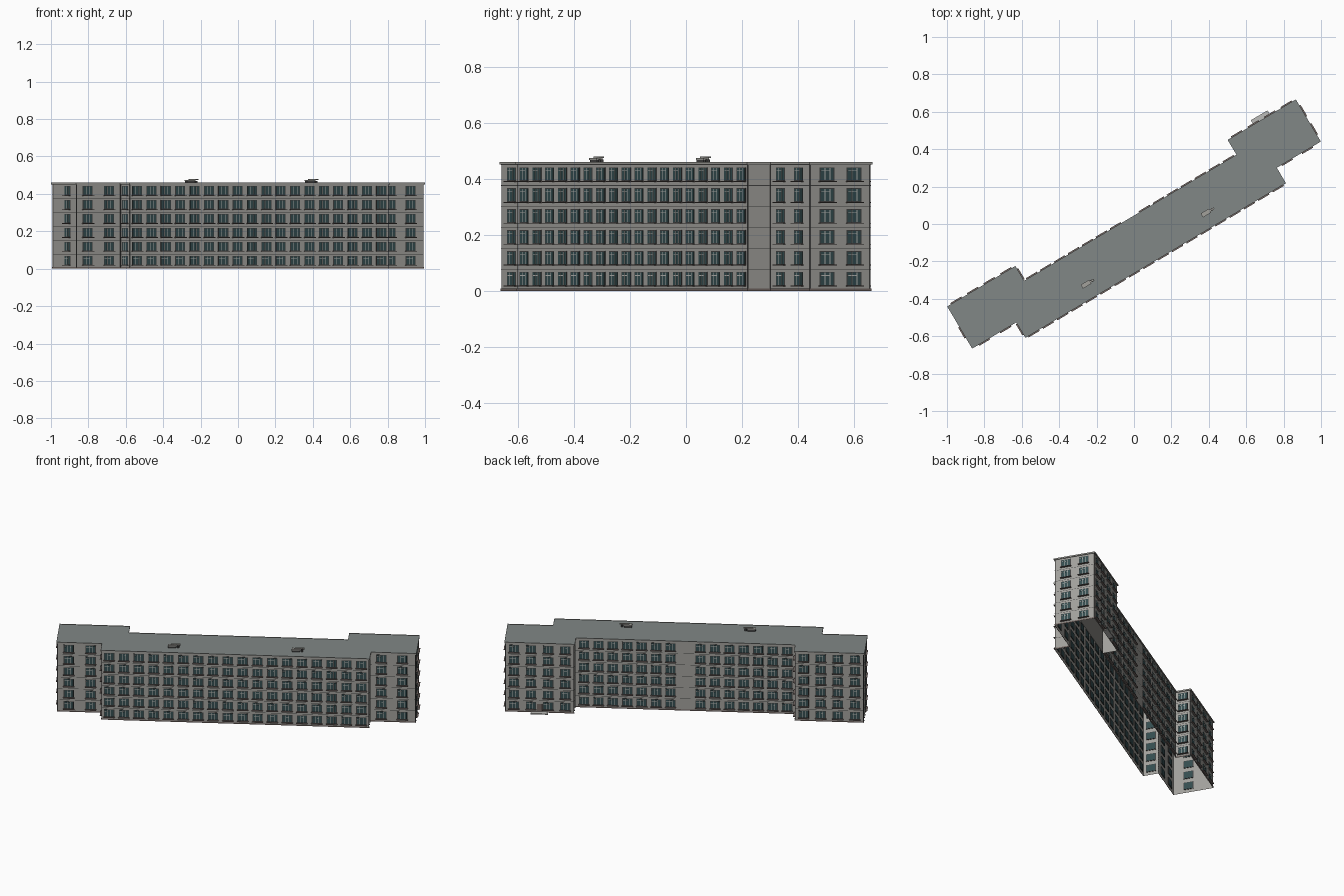
import bpy, bmesh, math
from mathutils import Vector

cube = bpy.data.objects.get("Cube")
if cube:
    bpy.data.objects.remove(cube)

ANGLE = math.radians(30.7)   # the block stands diagonally
FLOORS, PITCH, FIRST = 6, 0.0747, 0.019
WIN_W, WIN_H = 0.062, 0.049


def material(name, r, g, b):
    m = bpy.data.materials.new(name)
    m.use_nodes = True
    m.diffuse_color = (r, g, b, 1)
    m.node_tree.nodes["Principled BSDF"].inputs["Base Color"].default_value = (r, g, b, 1)
    return m


WALL = material("wall_grey", 0.36, 0.355, 0.33)
ROOF = material("roof_grey", 0.22, 0.245, 0.24)
GLASS = material("dark_teal_glass", 0.035, 0.075, 0.08)
TRIM = material("dark_joint", 0.055, 0.055, 0.055)
FRAME = material("pale_frame", 0.5, 0.5, 0.48)
SILL = material("brown_grey_sill", 0.17, 0.135, 0.125)

# Footprint, counter-clockwise, along the length of the block
END, STEP_F, STEP_B, WING, FRONT, BACK = 1.084, 0.81, 0.66, 0.131, -0.227, 0.039
OUTLINE = [Vector(p) for p in (
    (-END, -WING), (-STEP_F, -WING), (-STEP_F, FRONT), (STEP_F, FRONT),
    (STEP_F, -WING), (END, -WING), (END, WING), (STEP_B, WING),
    (STEP_B, BACK), (-STEP_B, BACK), (-STEP_B, WING), (-END, WING))]


def edge(pts, i):
    """Start, direction, outward normal and length of one side."""
    a, b = pts[i], pts[(i + 1) % len(pts)]
    t = (b - a).normalized()
    return a, t, Vector((t.y, -t.x)), (b - a).length


def offset(d):
    return [p + d * (edge(OUTLINE, i - 1)[2] + edge(OUTLINE, i)[2])
            for i, p in enumerate(OUTLINE)]


def finish(bm, name, *mats):
    me = bpy.data.meshes.new(name)
    bm.to_mesh(me)
    bm.free()
    for m in mats:
        me.materials.append(m)
    ob = bpy.data.objects.new(name, me)
    ob.rotation_euler.z = ANGLE
    bpy.context.collection.objects.link(ob)
    return ob


def ring(bm, pts, z0, z1):
    lo = [bm.verts.new((p.x, p.y, z0)) for p in pts]
    hi = [bm.verts.new((p.x, p.y, z1)) for p in pts]
    for i in range(len(pts)):
        j = (i + 1) % len(pts)
        bm.faces.new((lo[i], lo[j], hi[j], hi[i]))
    return lo, hi


def slab(bm, pts, z0, z1):
    lo, hi = ring(bm, pts, z0, z1)
    bm.faces.new(lo[::-1])
    return bm.faces.new(hi)


def box(bm, a, t, n, s, d, z):
    """Box on a wall: s along it, d out of it, z up; each a (from, to) pair."""
    pts = [a + t * s[i] + n * d[j] for i, j in ((0, 1), (1, 1), (1, 0), (0, 0))]
    slab(bm, pts[::-1], *z)


# Walls, open underneath
walls = offset(-0.006)
bm = bmesh.new()
ring(bm, walls, 0, 0.455)
finish(bm, "outer_walls", WALL)

# Cornice with a sunken roof
bm = bmesh.new()
top = slab(bm, OUTLINE, 0.451, 0.46)
bmesh.ops.inset_region(bm, faces=[top], thickness=0.006, depth=0)
top.material_index = 1
for v in top.verts:
    v.co.z -= 0.003
finish(bm, "cornice_and_roof", WALL, ROOF)

# Plinth, floor joints and corner joints
bm = bmesh.new()
ring(bm, offset(-0.003), 0, 0.008)
finish(bm, "plinth", SILL)

bm = bmesh.new()
for f in range(1, FLOORS + 1):
    z = FIRST + f * PITCH - 0.017
    slab_pts = offset(-0.0045)
    ring(bm, slab_pts, z, z + 0.0022)
for i in range(len(walls)):
    a, t, n, length = edge(walls, i)
    box(bm, a, t, n, (0, 0.0025), (0, 0.0015), (0, 0.451))
    box(bm, a, t, n, (length - 0.0025, length), (0, 0.0015), (0, 0.451))
finish(bm, "panel_joints", TRIM)


# Windows: column positions as fractions of each side
def even(n):
    return [(k + 0.5) / n for k in range(n)]


half = [0.041 + 0.0652 * k for k in range(7)]
COLUMNS = {0: [0.25, 0.73], 1: [0.5], 3 - 1: even(18), 4: [0.25, 0.71],
           5: [0.28, 0.73], 7 - 1: even(4), 8: half + [1 - h for h in half],
           9: [0.5], 10: even(4), 11: [0.62]}

borders, panes, bars, sills = (bmesh.new() for _ in range(4))
for i, columns in COLUMNS.items():
    a, t, n, length = edge(walls, i)
    for c in columns:
        s0 = c * length - WIN_W / 2
        s1 = s0 + WIN_W
        for f in range(FLOORS):
            z0 = FIRST + f * PITCH
            z1 = z0 + WIN_H
            box(borders, a, t, n, (s0, s1), (-0.003, 0.001), (z0, z1))
            box(panes, a, t, n, (s0 + 0.004, s1 - 0.004), (-0.004, 0.002),
                (z0 + 0.003, z1 - 0.003))
            for k in (0.35, 0.68):
                m = s0 + k * WIN_W
                box(bars, a, t, n, (m - 0.0015, m + 0.0015), (0, 0.003),
                    (z0 + 0.003, z1 - 0.003))
            box(bars, a, t, n, (s0 + 0.004, s0 + 0.68 * WIN_W), (0, 0.003),
                (z1 - 0.014, z1 - 0.012))
            box(sills, a, t, n, (s0 - 0.003, s1 + 0.003), (0, 0.013),
                (z0 - 0.003, z0))
finish(borders, "window_borders", TRIM)
finish(panes, "window_panes", GLASS)
finish(bars, "window_bars", FRAME)
finish(sills, "window_sills", SILL)

# Back entrance: door and low platform
a, t, n, length = edge(walls, 6)
mid = length / 2
bm = bmesh.new()
box(bm, a, t, n, (mid - 0.016, mid + 0.016), (0, 0.003), (0.005, 0.055))
finish(bm, "entrance_door", SILL)
bm = bmesh.new()
box(bm, a, t, n, (mid - 0.052, mid + 0.052), (0, 0.033), (0, 0.006))
finish(bm, "entrance_platform", FRAME)

# Roof ventilation units
X, Y = Vector((1, 0)), Vector((0, 1))
for name, u in (("right", -0.373), ("left", 0.373)):
    c = Vector((u, -0.146))
    bm = bmesh.new()
    box(bm, c, X, Y, (-0.036, 0.012), (-0.01, 0.01), (0.456, 0.468))
    box(bm, c, X, Y, (0.018, 0.03), (-0.006, 0.006), (0.456, 0.47))
    finish(bm, name + "_vent_base", TRIM)
    bm = bmesh.new()
    box(bm, c, X, Y, (-0.038, 0.014), (-0.012, 0.012), (0.468, 0.474))
    box(bm, c, X, Y, (-0.02, 0.038), (-0.005, 0.005), (0.474, 0.48))
    finish(bm, name + "_vent_cap", WALL)
